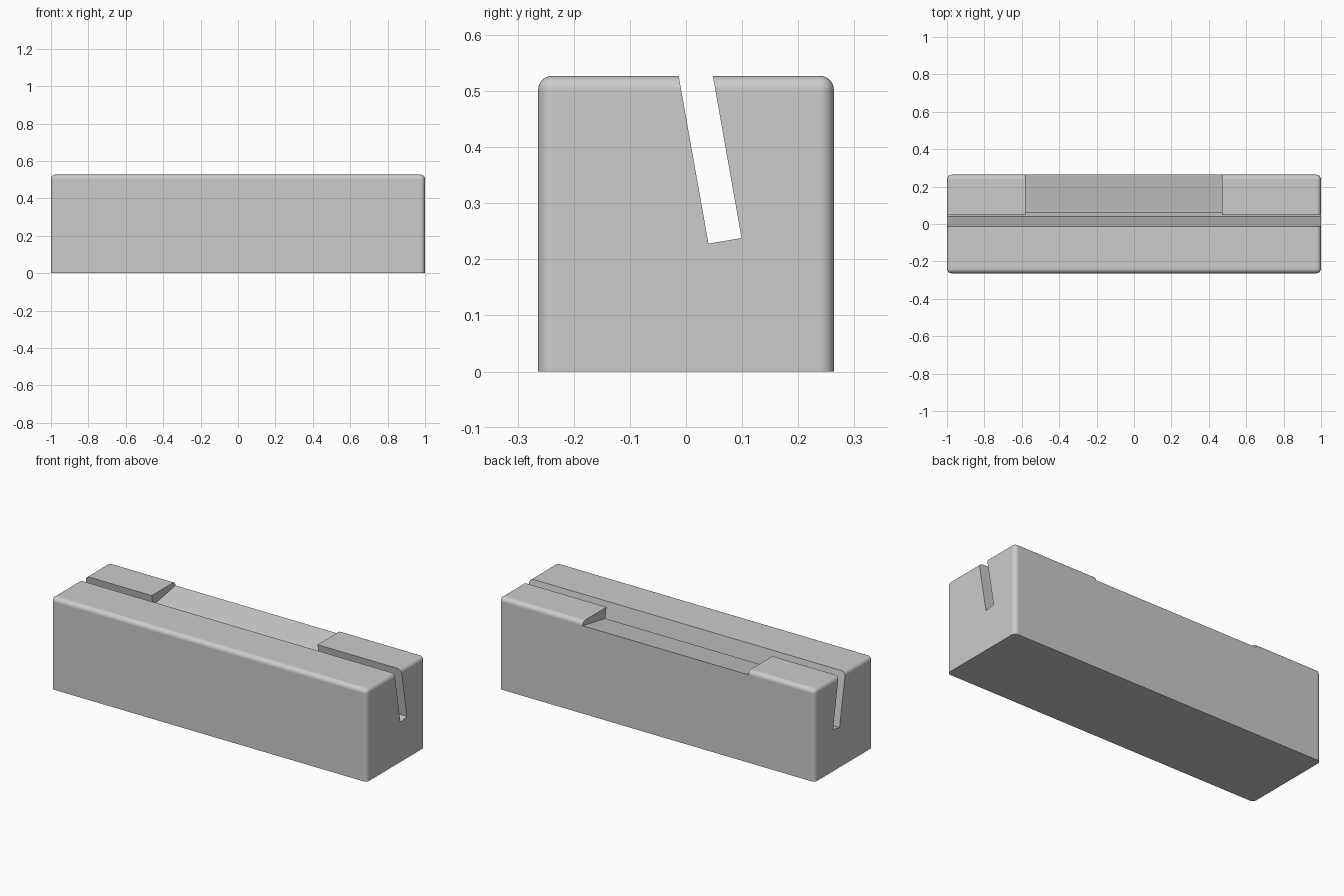
import bpy
import bmesh

cube = bpy.data.objects.get("Cube")
if cube:
    bpy.data.objects.remove(cube, do_unlink=True)

LENGTH, WIDTH, HEIGHT, RADIUS = 2.0, 0.527, 0.527, 0.025

grey = bpy.data.materials.new("light_grey")
grey.use_nodes = True
colour = (0.6, 0.6, 0.6, 1)
grey.diffuse_color = colour
grey.node_tree.nodes["Principled BSDF"].inputs["Base Color"].default_value = colour


def prism(name, profile, x0, x1):
    """Extrude a (y, z) profile along x."""
    bm = bmesh.new()
    face = bm.faces.new([bm.verts.new((x0, y, z)) for y, z in profile])
    side = bmesh.ops.extrude_face_region(bm, geom=[face])["geom"]
    moved = [v for v in side if isinstance(v, bmesh.types.BMVert)]
    bmesh.ops.translate(bm, verts=moved, vec=(x1 - x0, 0, 0))
    bmesh.ops.recalc_face_normals(bm, faces=bm.faces[:])
    mesh = bpy.data.meshes.new(name)
    bm.to_mesh(mesh)
    bm.free()
    mesh.materials.append(grey)
    obj = bpy.data.objects.new(name, mesh)
    bpy.context.collection.objects.link(obj)
    return obj


# Block with rounded top and upright edges, sharp at the bottom
half = WIDTH / 2
block = prism("block", [(-half, 0), (half, 0), (half, HEIGHT), (-half, HEIGHT)],
              -LENGTH / 2, LENGTH / 2)
bm = bmesh.new()
bm.from_mesh(block.data)
rounded = [e for e in bm.edges if max(v.co.z for v in e.verts) > 0.1]
bmesh.ops.bevel(bm, geom=rounded, offset=RADIUS, segments=8, profile=0.5,
                affect='EDGES', clamp_overlap=True)
bm.to_mesh(block.data)
bm.free()

# Tilted slot along the whole length
slot = prism("slot_cutter", [(0.04, 0.228), (0.099, 0.238), (0.03, 0.628), (-0.031, 0.628)],
             -1.1, 1.1)
# Sloping recess behind the slot, square to its wall
recess = prism("recess_cutter", [(0.03, 0.461), (0.3, 0.509), (0.3, 0.6), (0.03, 0.6)],
               -0.58, 0.47)

bpy.context.view_layer.objects.active = block
for cutter in (slot, recess):
    cutter.hide_render = True
    mod = block.modifiers.new(cutter.name, 'BOOLEAN')
    mod.operation = 'DIFFERENCE'
    mod.solver = 'EXACT'
    mod.object = cutter
    bpy.ops.object.modifier_apply(modifier=mod.name)
    bpy.data.objects.remove(cutter, do_unlink=True)

# Smooth rounded edges, flat large faces
bpy.ops.object.select_all(action='DESELECT')
block.select_set(True)
bpy.ops.object.shade_smooth_by_angle(angle=0.5)
weighted = block.modifiers.new("weighted_normals", 'WEIGHTED_NORMAL')
weighted.keep_sharp = True
